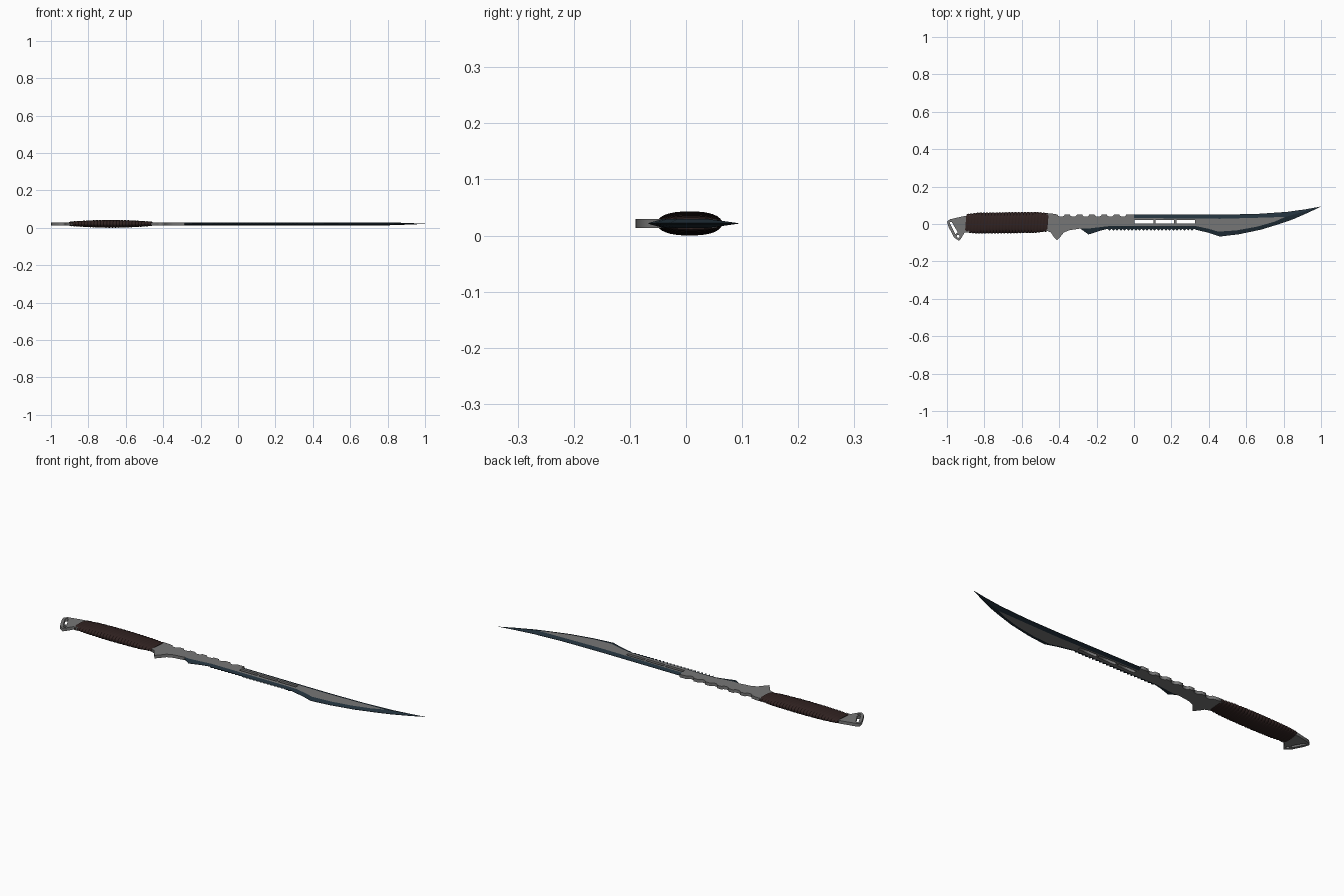
import bpy, bmesh, math

if "Cube" in bpy.data.objects:
    bpy.data.objects.remove(bpy.data.objects["Cube"])

ZC = 0.0215   # mid plane of the flat blade
H = 0.0078    # half thickness of the steel


def material(name, rgb):
    m = bpy.data.materials.new(name)
    m.diffuse_color = (*rgb, 1)
    m.use_nodes = True
    m.node_tree.nodes["Principled BSDF"].inputs["Base Color"].default_value = m.diffuse_color
    return m


STEEL = material("grey_steel", (0.18, 0.18, 0.18))
EDGE = material("dark_blue_steel", (0.016, 0.031, 0.045))
WRAP = material("brown_cord", (0.030, 0.016, 0.015))


def plate(name, outlines, half, mat):
    """Flat plate from an outer outline followed by hole outlines."""
    cu = bpy.data.curves.new(name, 'CURVE')
    cu.dimensions, cu.fill_mode, cu.extrude = '2D', 'BOTH', half
    for pts in outlines:
        sp = cu.splines.new('POLY')
        sp.points.add(len(pts) - 1)
        for p, (x, y) in zip(sp.points, pts):
            p.co = (x, y, 0, 1)
        sp.use_cyclic_u = True
    ob = bpy.data.objects.new(name, cu)
    bpy.context.collection.objects.link(ob)
    ob.location.z = ZC
    bpy.ops.object.select_all(action='DESELECT')
    ob.select_set(True)
    bpy.context.view_layer.objects.active = ob
    bpy.ops.object.convert(target='MESH')
    ob = bpy.context.object
    ob.data.materials.clear()
    ob.data.materials.append(mat)
    return ob


def loft(name, rings, mat):
    """Closed solid through a row of equal rings."""
    bm = bmesh.new()
    rows = [[bm.verts.new(p) for p in r] for r in rings]
    n = len(rows[0])
    for a, b in zip(rows, rows[1:]):
        for i in range(n):
            j = (i + 1) % n
            bm.faces.new((a[i], a[j], b[j], b[i]))
    bm.faces.new(rows[0])
    bm.faces.new(rows[-1])
    bmesh.ops.recalc_face_normals(bm, faces=bm.faces)
    me = bpy.data.meshes.new(name)
    bm.to_mesh(me)
    bm.free()
    me.materials.append(mat)
    ob = bpy.data.objects.new(name, me)
    bpy.context.collection.objects.link(ob)
    return ob


def ground_edge(name, stations):
    """Bevelled edge: thick at the inner line, thin at the outer line."""
    rings = []
    for ix, iy, ox, oy, h in stations:
        t = min(0.0008, h)
        rings.append([(ix, iy, ZC + h), (ox, oy, ZC + t),
                      (ox, oy, ZC - t), (ix, iy, ZC - h)])
    return loft(name, rings, EDGE)


# stations: inner x, y, outer x, y, half thickness
teeth = []
for i in range(47):
    x = -0.14 + 0.01 * i
    teeth.append((x, -0.012, x, -0.036 if i % 2 else -0.026, H))
tip = (1.0, 0.093, 1.0, 0.0935, 0.0004)
lower = [(-0.285, -0.024, -0.285, -0.026, H), (-0.25, -0.025, -0.243, -0.056, H),
         (-0.19, -0.018, -0.185, -0.037, H)] + teeth + [
        (0.335, -0.012, 0.335, -0.032, H), (0.40, -0.026, 0.40, -0.047, H),
        (0.45, -0.041, 0.46, -0.067, H), (0.55, -0.034, 0.56, -0.055, H),
        (0.66, -0.014, 0.68, -0.030, H), (0.75, 0.012, 0.78, 0.001, H),
        (0.81, 0.038, 0.85, 0.025, H)]
upper = [(0.0, 0.032, 0.0, 0.050, H), (0.25, 0.030, 0.25, 0.050, H),
         (0.46, 0.028, 0.46, 0.050, H), (0.65, 0.033, 0.66, 0.054, H),
         (0.81, 0.038, 0.82, 0.065, H)]
ground_edge("cutting_edge", lower + [(0.92, 0.069, 0.93, 0.060, 0.004), tip])
ground_edge("back_edge", upper + [(0.92, 0.069, 0.92, 0.079, 0.004), tip])

# steel blade body with guard prong, scalloped spine and three slots
body = [(-0.47, -0.035), (-0.445, -0.045), (-0.43, -0.068), (-0.412, -0.088),
        (-0.392, -0.066), (-0.375, -0.045), (-0.345, -0.033), (-0.31, -0.028)]
body += [s[:2] for s in lower if s not in teeth[1:-1]]
body += [s[:2] for s in reversed(upper[:-1])]
body += [(0.0, 0.052)]
for i in range(6):
    cx = -0.06 - 0.066 * i
    for k in range(7):
        a = math.pi * k / 6
        body.append((cx + 0.019 * math.cos(a), 0.051 - 0.012 * math.sin(a)))
body += [(-0.435, 0.055), (-0.47, 0.055)]
slots = [[(x, 0.004), (x + 0.1, 0.004), (x + 0.1, 0.021), (x, 0.021)]
         for x in (0.004, 0.115, 0.226)]
plate("blade_body", [body] + slots, H, STEEL)

# pommel with a slanted lanyard slot and a pin hole
pommel = [(-0.88, 0.045), (-0.91, 0.042), (-0.985, 0.025), (-1.0, 0.012),
          (-0.992, -0.015), (-0.962, -0.072), (-0.935, -0.09),
          (-0.925, -0.078), (-0.905, -0.045), (-0.88, -0.045)]
slot = [(-0.987, 0.008), (-0.975, 0.012), (-0.942, -0.045), (-0.955, -0.055)]
pin = [(-0.94 + 0.008 * math.cos(a * math.pi / 6),
        -0.066 + 0.008 * math.sin(a * math.pi / 6)) for a in range(12)]
plate("pommel", [pommel, slot, pin], H, STEEL)

# cord-wrapped grip: flattened oval, swelling in the middle, ridged
WRAPS, SIDES, PER = 26, 32, 4
rings = []
for i in range(WRAPS * PER + 1):
    t = i / (WRAPS * PER)
    ridge = 0.0035 * (abs(math.sin(math.pi * i / PER)) - 1)
    swell = math.sin(math.pi * t)
    ry = 0.050 + 0.007 * min(1, 2.2 * swell) + ridge
    rz = 0.0125 + 0.009 * swell + ridge * 0.6
    cy = 0.004 + 0.005 * t
    ring = []
    for k in range(SIDES):
        a = 2 * math.pi * k / SIDES
        c, s = math.cos(a), math.sin(a)
        y = ry * math.copysign(abs(c) ** 0.85, c)
        z = rz * math.copysign(abs(s) ** 0.85, s)
        ring.append((-0.9 + 0.44 * t + 0.08 * y, cy + y, ZC + z))
    rings.append(ring)
grip = loft("grip_wrap", rings, WRAP)
bpy.ops.object.select_all(action='DESELECT')
grip.select_set(True)
bpy.context.view_layer.objects.active = grip
bpy.ops.object.shade_smooth_by_angle(angle=math.radians(40))
